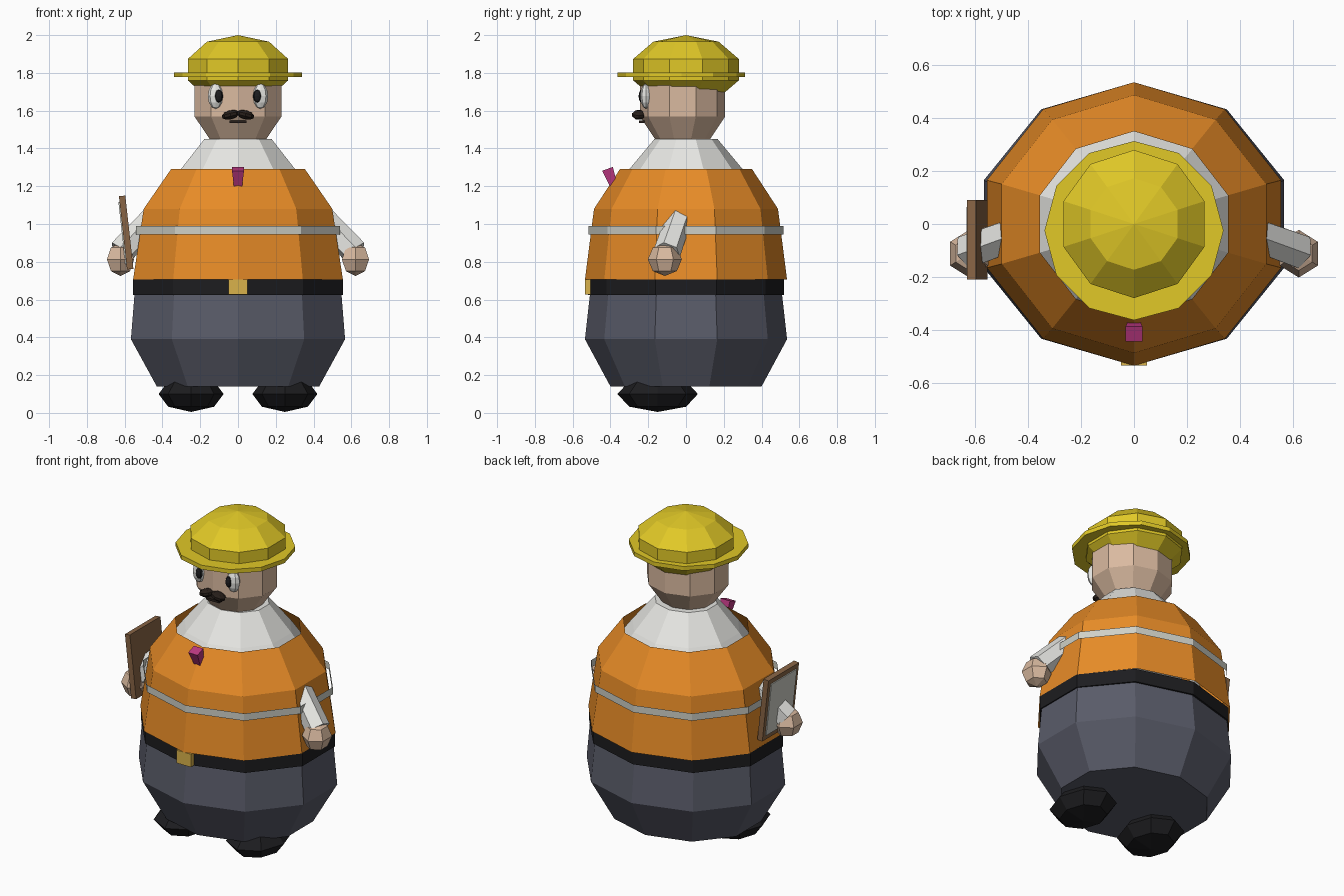
import bpy, bmesh, math
from mathutils import Vector, Matrix

if "Cube" in bpy.data.objects:
    bpy.data.objects.remove(bpy.data.objects["Cube"])


def mat(name, r, g, b):
    m = bpy.data.materials.new(name)
    m.diffuse_color = (r, g, b, 1)
    m.use_nodes = True
    m.node_tree.nodes["Principled BSDF"].inputs["Base Color"].default_value = m.diffuse_color
    return m


ORANGE = mat("orange", 0.80, 0.26, 0.02)
NAVY = mat("slate", 0.10, 0.105, 0.14)
BLACK = mat("black", 0.012, 0.012, 0.014)
WHITE = mat("white", 0.80, 0.80, 0.77)
SKIN = mat("skin", 0.70, 0.49, 0.35)
YELLOW = mat("yellow", 0.75, 0.58, 0.02)
GOLD = mat("gold", 0.70, 0.45, 0.07)
STRIPE = mat("stripe", 0.62, 0.63, 0.57)
BROWN = mat("brown", 0.25, 0.13, 0.06)
HAIR = mat("hair", 0.02, 0.013, 0.01)
PINK = mat("pink", 0.50, 0.04, 0.22)


def finish(bm, name, material):
    bmesh.ops.recalc_face_normals(bm, faces=bm.faces)
    me = bpy.data.meshes.new(name)
    bm.to_mesh(me)
    bm.free()
    me.materials.append(material)
    ob = bpy.data.objects.new(name, me)
    bpy.context.collection.objects.link(ob)
    return ob


def lathe(name, rings, material, n=10, caps=(True, True), y=0):
    """Stack of elliptical rings (rx, ry, z), with a corner facing front."""
    bm = bmesh.new()
    loops = []
    for rx, ry, z in rings:
        angles = [math.pi / 2 + 2 * math.pi * i / n for i in range(n)]
        loops.append([bm.verts.new((rx * math.cos(a), y + ry * math.sin(a), z)) for a in angles])
    for lo, hi in zip(loops, loops[1:]):
        for i in range(n):
            j = (i + 1) % n
            bm.faces.new((lo[i], lo[j], hi[j], hi[i]))
    if caps[0]:
        bm.faces.new(loops[0])
    if caps[1]:
        bm.faces.new(loops[-1])
    return finish(bm, name, material)


def ball(name, loc, radii, material, segs, rings, rot=0):
    bm = bmesh.new()
    bmesh.ops.create_uvsphere(bm, u_segments=segs, v_segments=rings, radius=1)
    m = Matrix.Translation(loc) @ Matrix.Rotation(rot, 4, 'Y') @ Matrix.Diagonal((*radii, 1))
    bmesh.ops.transform(bm, matrix=m, verts=bm.verts)
    return finish(bm, name, material)


def box(name, loc, size, material, axis='Y', rot=0, taper=1):
    """Box turned about one axis; taper narrows the bottom end."""
    bm = bmesh.new()
    bmesh.ops.create_cube(bm, size=1)
    for v in bm.verts:
        if v.co.z < 0:
            v.co.x *= taper
            v.co.y *= taper
    m = Matrix.Translation(loc) @ Matrix.Rotation(rot, 4, axis) @ Matrix.Diagonal((*size, 1))
    bmesh.ops.transform(bm, matrix=m, verts=bm.verts)
    return finish(bm, name, material)


def limb(name, a, b, r1, r2, material, n=6):
    a, b = Vector(a), Vector(b)
    bm = bmesh.new()
    bmesh.ops.create_cone(bm, cap_ends=True, segments=n, radius1=r1, radius2=r2, depth=(b - a).length)
    q = (b - a).to_track_quat('Z', 'Y').to_matrix().to_4x4()
    bmesh.ops.transform(bm, matrix=Matrix.Translation((a + b) / 2) @ q, verts=bm.verts)
    return finish(bm, name, material)


# Body: trousers, belt, vest, reflective stripe, shirt
lathe("trousers", [(.452, .40, .14), (.596, .535, .39), (.575, .507, .64)], NAVY)
lathe("belt", [(.584, .52, .625), (.584, .52, .707)], BLACK)
lathe("vest", [(.584, .535, .705), (.525, .487, 1.08), (.373, .35, 1.29)], ORANGE, caps=(False, False))
lathe("vest_stripe", [(.568, .515, .945), (.568, .515, .99)], STRIPE, caps=(False, False))
lathe("shirt", [(.43, .40, 1.14), (.318, .30, 1.29), (.187, .167, 1.45)], WHITE)
box("belt_buckle", (0, -.515, .666), (.10, .04, .08), GOLD)
box("tie", (0, -.398, 1.245), (.064, .06, .10), PINK, 'X', .35, .65)

# Head and face
ball("head", (0, -.018, 1.65), (.255, .237, .26), SKIN, 10, 5)
for s, side in ((-1, "left"), (1, "right")):
    ball(side + "_eye", (s * .118, -.212, 1.677), (.042, .03, .067), WHITE, 8, 6)
    ball(side + "_pupil", (s * .102, -.235, 1.677), (.023, .016, .034), BLACK, 8, 6)
    ball(side + "_moustache", (s * .04, -.25, 1.578), (.048, .038, .024), HAIR, 8, 5, s * .25)
box("mouth", (0, -.235, 1.541), (.09, .03, .014), HAIR)

# Hard hat
ball("hat_dome", (0, 0, 1.817), (.294, .294, .183), YELLOW, 10, 5)
lathe("hat_brim", [(.338, .338, 1.777), (.338, .338, 1.803)], YELLOW, n=12, y=-.025)

# Arms, hands and shoes
for s, side in ((-1, "left"), (1, "right")):
    limb(side + "_sleeve", (s * .40, -.02, 1.08), (s * .62, -.10, .85), .068, .072, WHITE)
    ball(side + "_hand", (s * .622, -.112, .813), (.083, .09, .088), SKIN, 6, 4)
    ball(side + "_shoe", (s * .248, -.15, .1), (.172, .213, .095), BLACK, 8, 4)

# Clipboard held on the left side
box("clipboard", (-.592, -.06, .955), (.034, .30, .39), BROWN, 'Y', -.11)
box("clipboard_paper", (-.611, -.06, .953), (.008, .25, .33), STRIPE, 'Y', -.11)
